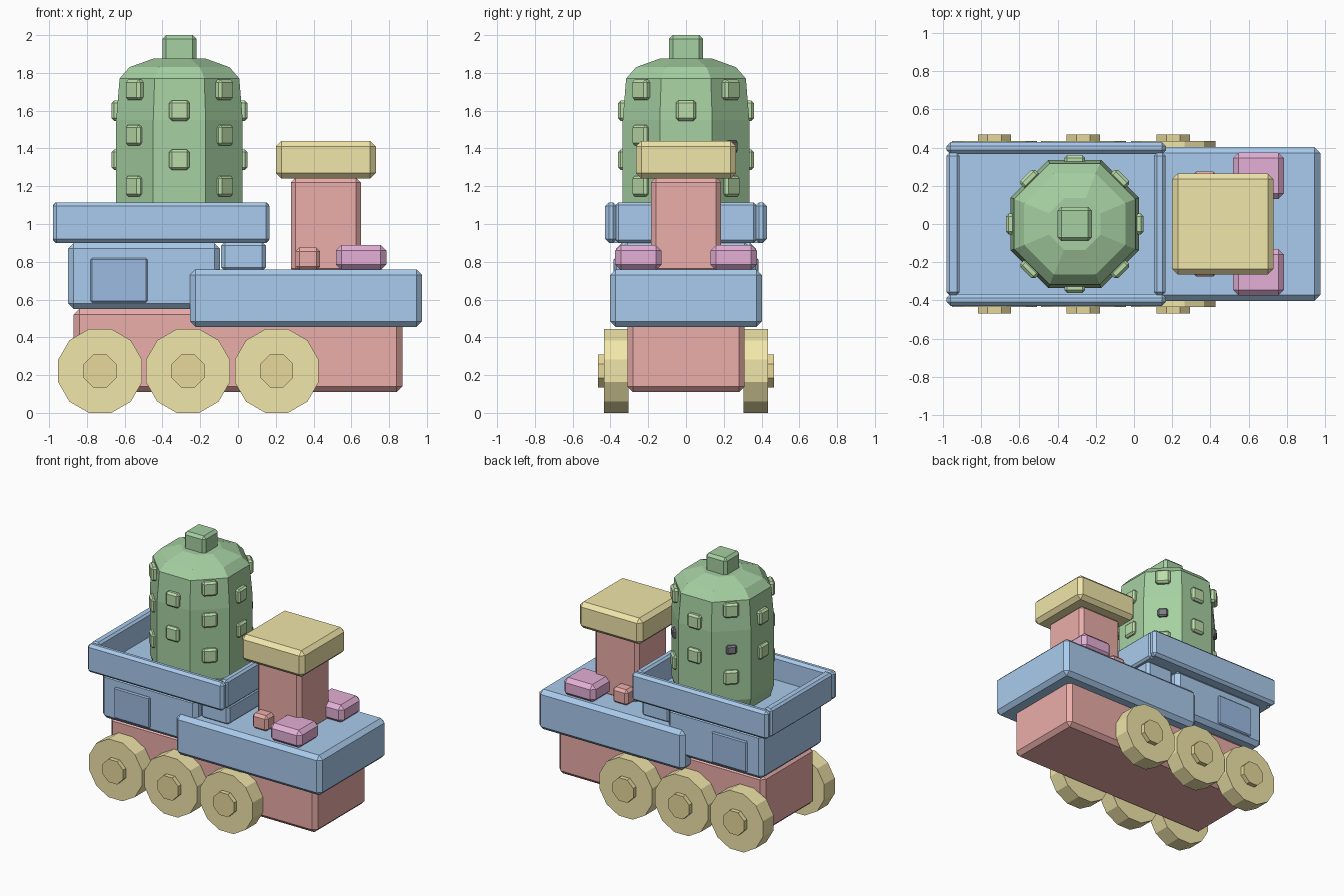
import bpy, bmesh, math
from mathutils import Matrix, Vector

if "Cube" in bpy.data.objects:
    bpy.data.objects.remove(bpy.data.objects["Cube"])

def mat(name, r, g, b):
    m = bpy.data.materials.new(name)
    m.diffuse_color = (r, g, b, 1)
    m.use_nodes = True
    m.node_tree.nodes["Principled BSDF"].inputs["Base Color"].default_value = m.diffuse_color
    return m

BLUE = mat("blue", 0.40, 0.60, 0.85)
PANEL = mat("panel_blue", 0.34, 0.50, 0.76)
RED = mat("red", 0.83, 0.42, 0.40)
YELLOW = mat("yellow", 0.88, 0.79, 0.40)
HUB = mat("hub_yellow", 0.80, 0.69, 0.33)
GREEN = mat("green", 0.38, 0.63, 0.36)
LIME = mat("light_green", 0.50, 0.72, 0.40)
PINK = mat("magenta", 0.77, 0.43, 0.67)
DARK = mat("dark", 0.20, 0.20, 0.23)

def finish(name, bm, material):
    bmesh.ops.recalc_face_normals(bm, faces=bm.faces)
    me = bpy.data.meshes.new(name)
    bm.to_mesh(me)
    bm.free()
    me.materials.append(material)
    ob = bpy.data.objects.new(name, me)
    bpy.context.collection.objects.link(ob)
    return ob

def box(name, x, y, z, material, bevel=0.03):
    """Chamfered block given (min, max) on each axis."""
    bm = bmesh.new()
    bmesh.ops.create_cube(bm, size=1)
    for v in bm.verts:
        v.co = Vector([(a + b) / 2 + c * (b - a) for (a, b), c in zip((x, y, z), v.co)])
    if bevel:
        bmesh.ops.bevel(bm, geom=bm.edges[:], offset=bevel, segments=1, affect='EDGES')
    return finish(name, bm, material)

def lathe(name, profile, sides, material, matrix):
    """Faceted solid from (height, apothem) rings, flats facing the axes."""
    bm = bmesh.new()
    rings = []
    for h, a in profile:
        r = a / math.cos(math.pi / sides)
        rings.append([bm.verts.new((r * math.cos((i + .5) * math.tau / sides),
                                    r * math.sin((i + .5) * math.tau / sides), h))
                      for i in range(sides)])
    for lo, hi in zip(rings, rings[1:]):
        for i in range(sides):
            j = (i + 1) % sides
            bm.faces.new((lo[i], lo[j], hi[j], hi[i]))
    bm.faces.new(rings[0])
    bm.faces.new(rings[-1])
    bm.transform(matrix)
    return finish(name, bm, material)

# Chassis, hood and cab
box("chassis", (-.87, .87), (-.31, .31), (.11, .55), RED)
box("hood", (-.255, .975), (-.402, .402), (.455, .76), BLUE)
box("cab", (-.90, -.095), (-.37, .37), (.55, .90), BLUE)
box("cab_front_block", (-.09, .148), (-.33, .33), (.75, .905), BLUE, .02)

# Open tray on top of the cab
box("tray_floor", (-.94, .13), (-.39, .39), (.90, .935), BLUE, 0)
box("tray_back_wall", (-.98, -.912), (-.372, .372), (.90, 1.115), BLUE, .015)
box("tray_front_wall", (.105, .165), (-.372, .372), (.90, 1.115), BLUE, .015)

# Chimney with cap
box("chimney", (.28, .65), (-.185, .185), (.74, 1.245), RED, .025)
box("chimney_cap", (.20, .73), (-.265, .265), (1.24, 1.44), YELLOW)

# Parts repeated on both sides
for s, side in ((-1, "front"), (1, "back")):
    def span(a, b):
        return tuple(sorted((s * a, s * b)))
    box(f"tray_side_wall_{side}", (-.98, .167), span(.366, .428), (.90, 1.115), BLUE, .02)
    box(f"cab_window_{side}", (-.78, -.48), span(.36, .383), (.585, .82), PANEL, .008)
    box(f"hood_block_{side}", (.518, .785), span(.13, .375), (.755, .89), PINK)
    box(f"chimney_foot_{side}", (.305, .435), span(.17, .275), (.755, .875), RED, .02)
    for k, x in enumerate((-.73, -.265, .205)):
        m = Matrix.Translation((x, 0, .222)) @ Matrix.Rotation(-s * math.pi / 2, 4, 'X')
        lathe(f"wheel_{side}_{k}", [(.305, .222), (.433, .222)], 12, YELLOW, m)
        lathe(f"wheel_hub_{side}_{k}", [(.42, .087), (.467, .087)], 8, HUB, m)

# Cactus body and top bud
CX = -.31
lathe("cactus", [(.93, .31), (1.02, .335), (1.55, .335), (1.77, .317), (1.83, .265), (1.877, .135)],
      8, GREEN, Matrix.Translation((CX, 0, 0)))
box("cactus_bud", (CX - .09, CX + .09), (-.09, .09), (1.85, 2.0), GREEN, .02)

# Spine blocks: two on axis faces, three on diagonal faces
for i in range(8):
    m = Matrix.Translation((CX, 0, 0)) @ Matrix.Rotation(i * math.pi / 4, 4, 'Z')
    for k, z in enumerate((1.20, 1.47, 1.71) if i % 2 else (1.34, 1.60)):
        if i in (1, 3) and k == 1:  # dark eyes on the rear diagonals
            ob = box(f"cactus_eye_{i}", (.32, .358), (-.037, .037), (1.378, 1.443), DARK, .01)
        else:
            ob = box(f"cactus_spine_{i}_{k}", (.31, .36), (-.054, .054), (z - .054, z + .054), LIME, .014)
        ob.data.transform(m)
